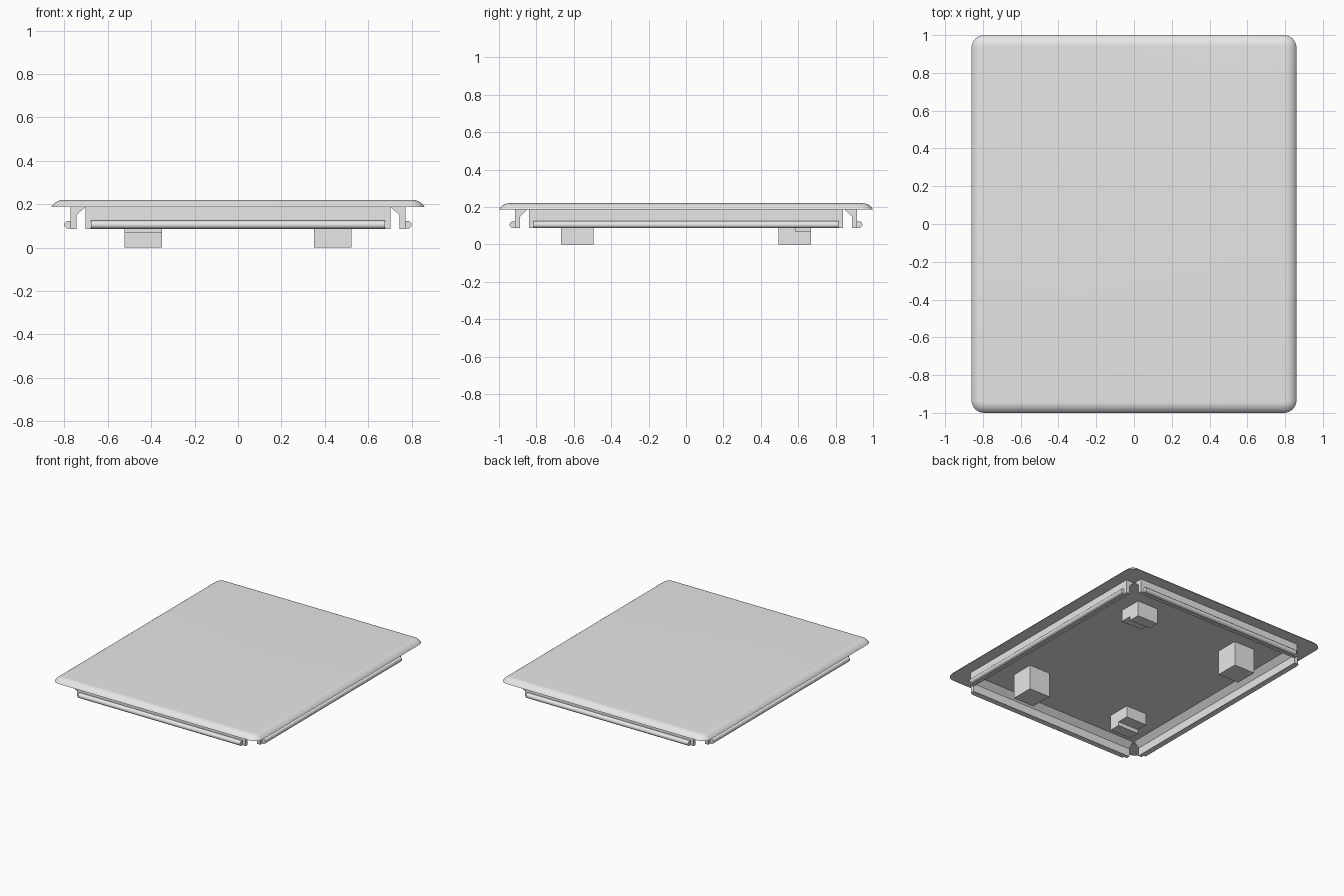
import bpy, bmesh
from math import pi, sin, cos, sqrt
from mathutils import Matrix

if "Cube" in bpy.data.objects:
    bpy.data.objects.remove(bpy.data.objects["Cube"])

grey = bpy.data.materials.new("light_grey")
grey.use_nodes = True
grey.diffuse_color = (0.8, 0.8, 0.8, 1)
grey.node_tree.nodes["Principled BSDF"].inputs["Base Color"].default_value = (0.8, 0.8, 0.8, 1)

HALF_X, HALF_Y = 0.86, 1.0
UNDER, TOP = 0.187, 0.22
CLIP_FOOT = 0.087


def finish(name, bm, smooth=False):
    bmesh.ops.recalc_face_normals(bm, faces=bm.faces)
    mesh = bpy.data.meshes.new(name)
    bm.to_mesh(mesh)
    bm.free()
    mesh.materials.append(grey)
    obj = bpy.data.objects.new(name, mesh)
    bpy.context.collection.objects.link(obj)
    if smooth:
        bpy.ops.object.select_all(action='DESELECT')
        obj.select_set(True)
        bpy.context.view_layer.objects.active = obj
        bpy.ops.object.shade_smooth_by_angle(angle=pi / 6)
    return obj


def loft(bm, rings):
    """Skin a stack of matching rings and cap both ends."""
    loops = [[bm.verts.new(p) for p in ring] for ring in rings]
    n = len(loops[0])
    for a, b in zip(loops, loops[1:]):
        for i in range(n):
            j = (i + 1) % n
            bm.faces.new((a[i], a[j], b[j], b[i]))
    bm.faces.new(loops[0])
    bm.faces.new(loops[-1])


def prism(name, profile, y0, y1, angle=0, smooth=False):
    """Extrude an (outward, height) profile along y, then turn it about z."""
    bm = bmesh.new()
    loft(bm, [[(u, y, z) for u, z in profile] for y in (y0, y1)])
    bmesh.ops.transform(bm, matrix=Matrix.Rotation(angle, 4, 'Z'), verts=bm.verts)
    return finish(name, bm, smooth)


def rounded_rectangle(inset, z, radius=0.066, steps=8):
    r = radius - inset
    cx, cy = HALF_X - radius, HALF_Y - radius
    ring = []
    for q, (sx, sy) in enumerate(((1, 1), (-1, 1), (-1, -1), (1, -1))):
        for k in range(steps + 1):
            a = (q + k / steps) * pi / 2
            ring.append((sx * cx + r * cos(a), sy * cy + r * sin(a), z))
    return ring


# Cover plate with a shallow rounded rim
arc = 0.065
drop = TOP - UNDER
reach = sqrt(arc ** 2 - (arc - drop) ** 2)
rings = []
for k in range(9):
    across = reach * (1 - k / 8)
    rings.append(rounded_rectangle(reach - across,
                                   TOP - arc + sqrt(arc ** 2 - across ** 2)))
bm = bmesh.new()
loft(bm, rings)
finish("cover_plate", bm, smooth=True)

# Snap clips on all four sides: braced leg plus rounded bead
sides = (("left", 0, 0.772, 0.84), ("back", 1, 0.915, 0.703),
         ("right", 2, 0.772, 0.84), ("front", 3, 0.915, 0.703))
for side, turn, out, half in sides:
    leg = [(out, CLIP_FOOT), (out, UNDER), (out - 0.067, UNDER),
           (out - 0.027, 0.148), (out - 0.027, CLIP_FOOT)]
    prism(side + "_clip_leg", leg, -half, half, turn * pi / 2)
    r = 0.0185
    bead = [(out + 0.0095 + r * cos(t * pi / 10), CLIP_FOOT + r + r * sin(t * pi / 10))
            for t in range(20)]
    prism(side + "_clip_bead", bead, -half + 0.025, half - 0.025, turn * pi / 2, True)

# Support blocks: two tall, two short with a stepped underside
IN_X, OUT_X, IN_Y, MID_Y, OUT_Y = 0.35, 0.524, 0.494, 0.583, 0.668
tall = [(IN_Y, 0), (OUT_Y, 0), (OUT_Y, UNDER), (IN_Y, UNDER)]
stepped = [(IN_Y, 0.1), (MID_Y, 0.1), (MID_Y, 0.07), (OUT_Y, 0.07),
           (OUT_Y, UNDER), (IN_Y, UNDER)]
for name, profile, angle, side in (("back_left_stepped_block", stepped, pi / 2, -1),
                                   ("front_right_stepped_block", stepped, -pi / 2, -1),
                                   ("back_right_tall_block", tall, pi / 2, 1),
                                   ("front_left_tall_block", tall, -pi / 2, 1)):
    y0, y1 = sorted((side * IN_X, side * OUT_X))
    prism(name, profile, y0, y1, angle)
